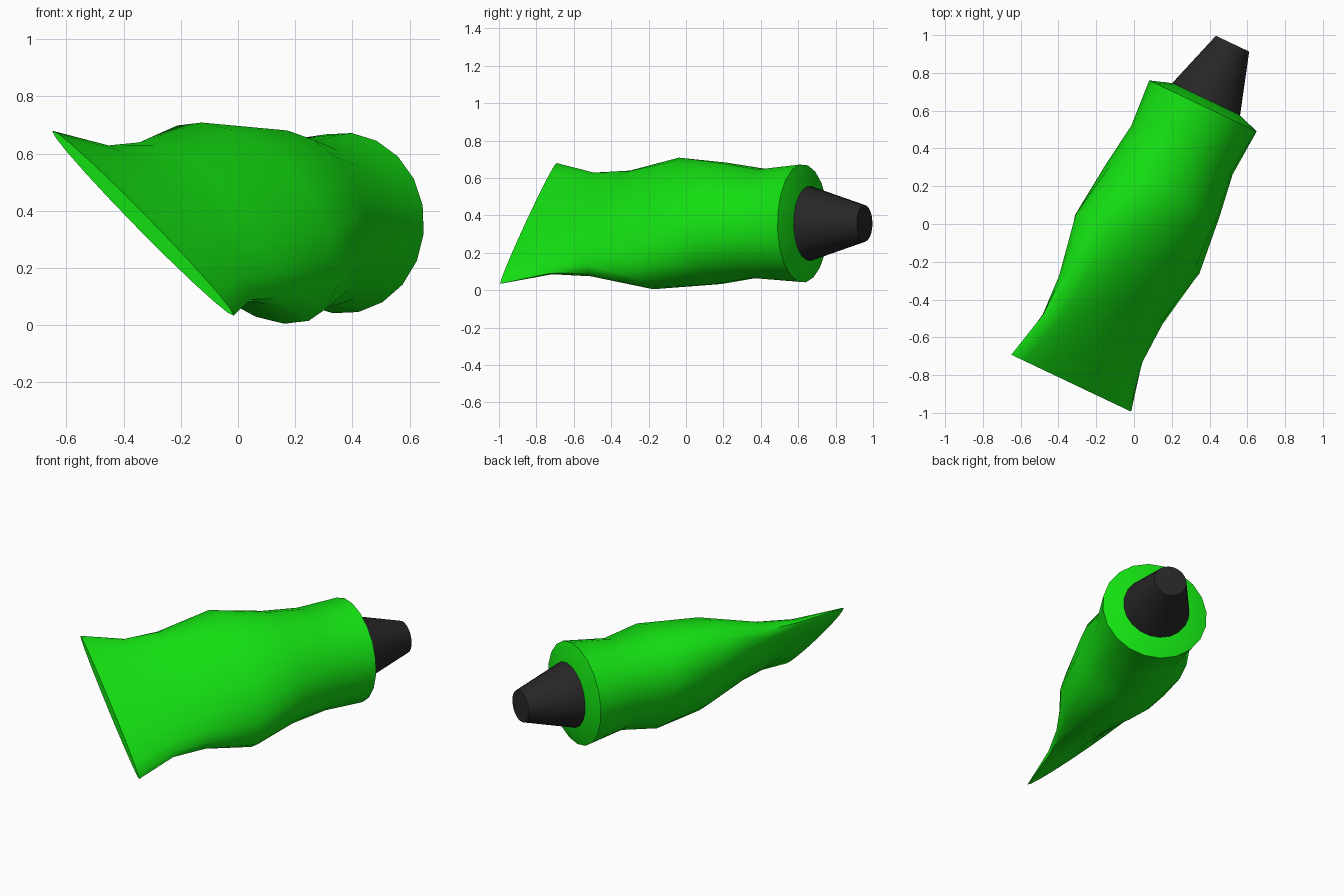
import bpy, bmesh
from math import cos, sin, pi, radians
from mathutils import Vector

if "Cube" in bpy.data.objects:
    bpy.data.objects.remove(bpy.data.objects["Cube"])

SIDES = 20
CENTRE = Vector((0.365, 0.625, 0.357))      # middle of the shoulder rim
AXIS = Vector((0.429, 0.903, 0)).normalized()
SIDE = Vector((AXIS.y, -AXIS.x, 0))
TWIST = radians(-42.6)                      # roll of the flattened end
MAJOR = SIDE * cos(TWIST) + Vector((0, 0, sin(TWIST)))
MINOR = AXIS.cross(MAJOR)


def material(name, rgb):
    m = bpy.data.materials.new(name)
    m.diffuse_color = (*rgb, 1)
    m.use_nodes = True
    m.node_tree.nodes["Principled BSDF"].inputs["Base Color"].default_value = m.diffuse_color
    return m


def loft(name, sections, mat):
    """Skin elliptical sections (position along axis, half width, half depth)."""
    bm = bmesh.new()
    rings = []
    for s, a, b in sections:
        rings.append([bm.verts.new(CENTRE + AXIS * s
                                   + MAJOR * (a * cos(2 * pi * i / SIDES))
                                   + MINOR * (b * sin(2 * pi * i / SIDES)))
                      for i in range(SIDES)])
    for r0, r1 in zip(rings, rings[1:]):
        for i in range(SIDES):
            j = (i + 1) % SIDES
            bm.faces.new((r0[i], r0[j], r1[j], r1[i]))
    bm.faces.new(rings[0])
    bm.faces.new(rings[-1])
    bmesh.ops.recalc_face_normals(bm, faces=bm.faces)
    me = bpy.data.meshes.new(name)
    bm.to_mesh(me)
    bm.free()
    me.materials.append(mat)
    ob = bpy.data.objects.new(name, me)
    bpy.context.collection.objects.link(ob)
    bpy.ops.object.select_all(action='DESELECT')
    ob.select_set(True)
    bpy.context.view_layer.objects.active = ob
    bpy.ops.object.shade_smooth_by_angle(angle=radians(50))
    return ob


# squeezed tube, from the flat crimped end to the conical shoulder
loft("tube_body", [
    (-1.625, 0.477, 0.027),
    (-1.36, 0.394, 0.080),
    (-1.14, 0.390, 0.138),
    (-0.81, 0.440, 0.256),
    (-0.49, 0.347, 0.312),
    (-0.26, 0.318, 0.272),
    (0.0, 0.317, 0.317),
    (0.04, 0.198, 0.198),
], material("green", (0.007, 0.75, 0.006)))

# tapered screw cap
loft("cap", [(0.04, 0.200, 0.200), (0.365, 0.098, 0.098)],
     material("black", (0.02, 0.02, 0.02)))
